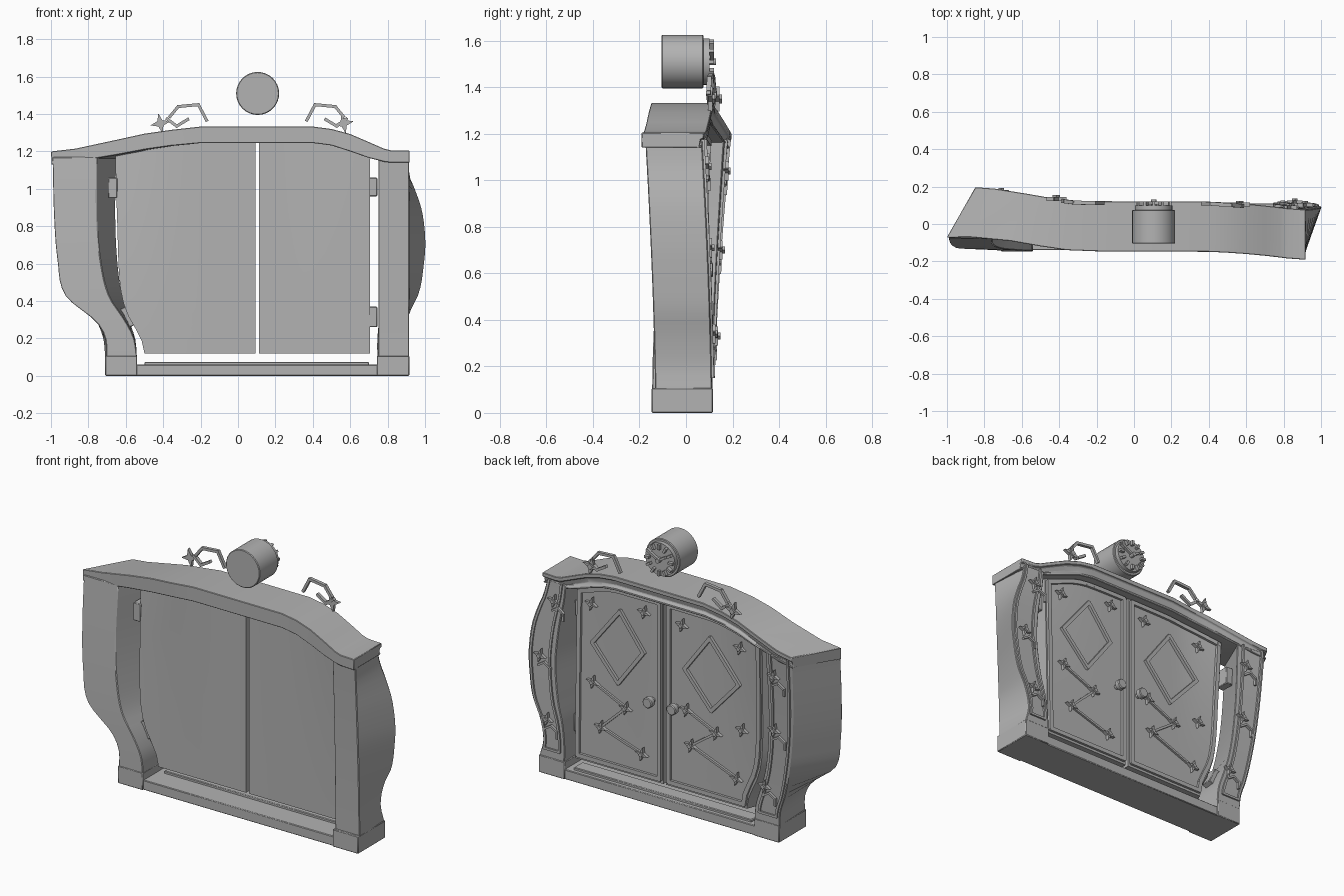
import bpy, bmesh, math
from mathutils import Vector, Matrix

cube = bpy.data.objects.get("Cube")
if cube:
    bpy.data.objects.remove(cube, do_unlink=True)

grey = bpy.data.materials.new("plain grey")
grey.use_nodes = True
TONE = (0.45, 0.45, 0.45, 1)
grey.diffuse_color = TONE
grey.node_tree.nodes["Principled BSDF"].inputs["Base Color"].default_value = TONE


def finish(name, bm, bevel=0.0):
    bmesh.ops.recalc_face_normals(bm, faces=bm.faces)
    mesh = bpy.data.meshes.new(name)
    bm.to_mesh(mesh)
    bm.free()
    obj = bpy.data.objects.new(name, mesh)
    bpy.context.collection.objects.link(obj)
    mesh.materials.append(grey)
    if bevel:
        mod = obj.modifiers.new("soft edges", "BEVEL")
        mod.width, mod.segments, mod.limit_method = bevel, 1, "ANGLE"
        mod.angle_limit = math.radians(50)
    bpy.ops.object.select_all(action="DESELECT")
    obj.select_set(True)
    bpy.context.view_layer.objects.active = obj
    bpy.ops.object.shade_smooth_by_angle(angle=math.radians(25))
    return obj


def interp(table, t, col=1):
    """Smooth curve through the rows of a table."""
    t = min(max(t, table[0][0]), table[-1][0])
    last = len(table) - 1
    i = next(k for k in range(last) if t <= table[k + 1][0])

    def slope(k):
        a, b = table[max(k - 1, 0)], table[min(k + 1, last)]
        return (b[col] - a[col]) / (b[0] - a[0])
    a, b = table[i], table[i + 1]
    w = b[0] - a[0]
    f = (t - a[0]) / w
    ease = f * f * (3 - 2 * f)
    return (a[col] + (b[col] - a[col]) * ease + w * slope(i) * f * (1 - f) ** 2
            - w * slope(i + 1) * f * f * (1 - f))


def lean(x, z):
    """Depth shift of the whole piece: one end swings back, the other forward."""
    f = min(max((abs(x) - 0.25) / 0.62, 0), 1)
    rise = (max(z, 0) / 1.2) ** 1.6
    return rise * (0.075 * f * f * (3 - 2 * f) if x < 0 else -0.045 * f * f)


def taper(x, amount):
    """The right end narrows towards the back."""
    return x if x > -.2 else -.2 + (x + .2) * amount


def loft(name, rings, bevel=0.0):
    bm = bmesh.new()
    loops = [[bm.verts.new(p) for p in ring] for ring in rings]
    n = len(loops[0])
    for a, b in zip(loops, loops[1:]):
        for i in range(n):
            j = (i + 1) % n
            bm.faces.new((a[i], a[j], b[j], b[i]))
    bm.faces.new(loops[0])
    bm.faces.new(loops[-1])
    return finish(name, bm, bevel)


def add_box(bm, lo, hi, turn=0.0):
    lo, hi = Vector(lo), Vector(hi)
    m = Matrix.Translation((lo + hi) / 2) @ Matrix.Rotation(turn, 4, "Y") @ Matrix.Diagonal((*(hi - lo), 1))
    bmesh.ops.create_cube(bm, size=1, matrix=m)


def box(name, lo, hi, turn=0.0):
    bm = bmesh.new()
    add_box(bm, lo, hi, turn)
    return finish(name, bm, 0.004)


def add_bars(bm, points, y, wide, deep, closed=False):
    """Square rods through (x, z) points, following the leaning back surface."""
    pts = [Vector((x, y + lean(x, z), z)) for x, z in points]
    for a, b in zip(pts, pts[1:] + pts[:1] if closed else pts[1:]):
        d = (b - a).normalized()
        side = d.cross(Vector((0, 1, 0))).normalized()
        m = Matrix((side, d, side.cross(d))).transposed().to_4x4()
        size = Matrix.Diagonal((wide, (b - a).length + wide * 0.6, deep, 1))
        bmesh.ops.create_cube(bm, size=1, matrix=Matrix.Translation((a + b) / 2) @ m @ size)


def add_star(bm, x, z, y, r=0.042, deep=0.02):
    """Four-pointed star with a raised hub."""
    y += lean(x, z)
    ring = []
    for i in range(8):
        a = i * math.pi / 4 + 0.2
        k = r if i % 2 == 0 else r * 0.36
        ring.append((x + k * math.cos(a), z + k * math.sin(a)))
    front = [bm.verts.new((px, y, pz)) for px, pz in ring]
    back = [bm.verts.new((px, y + deep, pz)) for px, pz in ring]
    bm.faces.new(front)
    bm.faces.new(back)
    for i in range(8):
        j = (i + 1) % 8
        bm.faces.new((front[i], front[j], back[j], back[i]))
    h = r * 0.25
    add_box(bm, (x - h, y, z - h), (x + h, y + deep * 1.5, z + h), 0.8)


def add_disc(bm, x, z, y0, y1, r, sides=32):
    m = Matrix.Translation((x, (y0 + y1) / 2, z)) @ Matrix.Rotation(math.pi / 2, 4, "X")
    bmesh.ops.create_cone(bm, cap_ends=True, segments=sides, radius1=r, radius2=r, depth=y1 - y0, matrix=m)


# Posts: height, front outer, front inner, back outer, back inner
right_rows = [(.1, -.705, -.54, -.71, -.54), (.2, -.71, -.555, -.72, -.55), (.29, -.76, -.6, -.75, -.58),
              (.43, -.925, -.69, -.78, -.62), (.62, -.967, -.735, -.81, -.645),
              (.85, -.985, -.755, -.83, -.655), (1.17, -.993, -.755, -.84, -.65)]
left_back = [(.1, .915, .745), (.2, .89, .745), (.33, .915, .76), (.45, .97, .79), (.6, .995, .81),
             (.72, 1.003, .815), (.88, .985, .8), (1, .945, .78), (1.07, .915, .765), (1.17, .89, .755)]
left_rows = [(z, .915, .75, o, i) for z, o, i in left_back]
POST_BACK = 0.112

for side, rows, post_front in (("right", right_rows, -.146), ("left", left_rows, -.132)):
    rings, trims = [], [[], []]
    steps = 28
    for k in range(steps + 1):
        z = .08 + k * 1.09 / steps
        fo, fi, bo, bi = (interp(rows, z, c) for c in (1, 2, 3, 4))
        rings.append([(fo, post_front + lean(fo, z), z), (fi, post_front + lean(fi, z), z),
                      (bi, POST_BACK + lean(bi, z), z), (bo, POST_BACK + lean(bo, z), z)])
        if k > 1:
            for trim, f in zip(trims, (.12, .8)):
                trim.append((bo + (bi - bo) * f, z))
    loft(side + "_post", rings, 0.004)
    bm = bmesh.new()
    for trim in trims:
        add_bars(bm, trim, POST_BACK + .003, .014, .014)
    add_bars(bm, [trims[0][0], trims[1][0]], POST_BACK + .003, .014, .014)
    finish(side + "_post_trim", bm)

# Feet and sill
box("right_foot", (-.71, -.148, 0), (-.54, .115, .107))
box("left_foot", (.742, -.148, 0), (.916, .115, .107))
box("sill", (-.55, -.14, 0), (.75, .11, .06))
box("sill_step", (-.5, .0, .05), (.7, .085, .075))

# Arched top with a moulded back edge: x, underside, upper side
arch = [(-1, 1.13, 1.2), (-.87, 1.145, 1.215), (-.66, 1.18, 1.26), (-.5, 1.21, 1.295), (-.36, 1.23, 1.315),
        (-.2, 1.245, 1.333), (.4, 1.245, 1.333), (.5, 1.232, 1.32), (.6, 1.2, 1.293), (.7, 1.165, 1.25),
        (.78, 1.145, 1.215), (.82, 1.14, 1.205), (.917, 1.14, 1.205)]
rings = []
for x, lo, hi in arch:
    bx = taper(x, .81)
    profile = [(x, -.146, lo), (x, -.146, hi), (bx, .122, hi), (bx, .122, hi - .025), (bx, .108, hi - .03),
               (bx, .1, hi - .06), (bx, .112, lo + .012), (bx, .112, lo), (bx, .09, lo)]
    rings.append([(px, y + lean(px, 1.2), z) for px, y, z in profile])
loft("arched_top", rings, .003)

# Doors: outer edges by height
DOOR_BACK = .058
right_edge = [(.12, -.5), (.2, -.52), (.35, -.6), (.5, -.632), (.8, -.645), (1.2, -.657)]
left_edge = [(.12, .707), (1.2, .707)]
for side, edge, inner in (("right", right_edge, .093), ("left", left_edge, .112)):
    cols, levels = 10, 16
    bm = bmesh.new()
    grids = []
    for y, narrow in ((-.055, 1), (DOOR_BACK, .84)):
        grid = []
        for r in range(levels + 1):
            row = []
            for c in range(cols + 1):
                f = c / cols
                top_x = inner + (interp(edge, 1.15) - inner) * f
                z = .12 + (interp(arch, top_x) + .005 - .12) * r / levels
                x = taper(inner + (interp(edge, z) - inner) * f, narrow)
                row.append(bm.verts.new((x, y + lean(x, z), z)))
            grid.append(row)
        grids.append(grid)
        for a, b in zip(grid, grid[1:]):
            for c in range(cols):
                bm.faces.new((a[c], a[c + 1], b[c + 1], b[c]))
    rims = [g[0] + [r[-1] for r in g[1:]] + g[-1][-2::-1] + [r[0] for r in g[-2:0:-1]] for g in grids]
    n = len(rims[0])
    for i in range(n):
        j = (i + 1) % n
        bm.faces.new((rims[0][i], rims[0][j], rims[1][j], rims[1][i]))
    outline = [(v.co.x, v.co.z) for v in rims[1]]
    finish(side + "_door", bm)
    # Raised frame just inside the door outline
    mid_x = (inner + taper(interp(edge, .7), .84)) / 2
    frame = [(mid_x + (x - mid_x) * .93, .68 + (z - .68) * .95) for x, z in outline]
    bm = bmesh.new()
    add_bars(bm, frame, DOOR_BACK + .004, .026, .022, True)
    finish(side + "_door_frame", bm)

# Hinges and knobs
box("right_hinge_upper", (-.695, -.02, .95), (-.645, .07, 1.06))
box("right_hinge_lower", (-.612, -.04, .26), (-.57, .03, .37), turn=-.45)
box("left_hinge_upper", (.69, -.06, .96), (.745, .01, 1.06))
box("left_hinge_lower", (.69, -.05, .26), (.745, .02, .37))
for side, x in (("right", .022), ("left", .183)):
    bm = bmesh.new()
    add_disc(bm, x, .616, .05, .09, .016, 12)
    add_disc(bm, x, .616, .08, .117, .032, 16)
    finish(side + "_door_knob", bm, .005)

# Door ornaments: diamonds, star chains and corner stars
ornaments = {
    "left": ([(.4, 1.1), (.24, .89), (.41, .66), (.59, .86)],
             [(.585, .62), (.36, .52), (.53, .36), (.25, .27)],
             [(.6, 1.09), (.235, 1.14)]),
    "right": ([(-.21, 1.1), (-.41, .87), (-.22, .66), (-.04, .87)],
              [(-.05, .62), (-.25, .53), (-.08, .41), (-.39, .29)],
              [(-.02, 1.13), (-.42, 1.1), (-.43, .6)]),
}
for side, (diamond, chain, corners) in ornaments.items():
    bm = bmesh.new()
    add_bars(bm, diamond, DOOR_BACK + .006, .022, .024, True)
    finish(side + "_door_diamond", bm)
    bm = bmesh.new()
    add_bars(bm, chain, DOOR_BACK + .006, .014, .014)
    for x, z in chain + corners:
        add_star(bm, x, z, DOOR_BACK)
    finish(side + "_door_stars", bm)

# Post ornaments: a star with a small bent rod below it
for side, spots in (("left", [(.83, 1.06), (.915, .71), (.86, .34)]),
                    ("right", [(-.71, 1.04), (-.7, .7), (-.62, .33)])):
    bm = bmesh.new()
    for x, z in spots:
        add_star(bm, x, z, POST_BACK)
        add_bars(bm, [(x + .01, z - .06), (x - .03, z - .035), (x - .07, z - .06), (x - .07, z - .1)],
                 POST_BACK + .008, .012, .016)
    finish(side + "_post_stars", bm)

# Crest ornaments above the arch
for side, m in (("right", -1), ("left", 1)):
    cx = .1
    shift = lambda pts: [(cx + m * px, pz) for px, pz in pts]
    bm = bmesh.new()
    add_bars(bm, shift([(.267, 1.365), (.312, 1.45), (.42, 1.44), (.465, 1.385)]), .112, .016, .02)
    add_bars(bm, shift([(.367, 1.372), (.428, 1.335), (.48, 1.375)]), .112, .016, .02)
    add_star(bm, cx + m * (.465 if m > 0 else .515), 1.35, .108, .055)
    finish(side + "_crest_ornament", bm)

# Clock drum with ticks and hands on the back face
CX, CZ = .105, 1.51
bm = bmesh.new()
add_disc(bm, CX, CZ, -.105, .075, .115)
finish("clock_drum", bm, .004)
bm = bmesh.new()
add_disc(bm, CX, CZ, .07, .1, .1)
for i in range(12):
    a = i * math.pi / 6
    x, z = CX + .08 * math.sin(a), CZ + .08 * math.cos(a)
    add_box(bm, (x - .007, .095, z - .015), (x + .007, .12, z + .015), a)
add_disc(bm, CX, CZ, .095, .13, .014, 12)
add_bars(bm, [(CX, CZ), (CX + .055, CZ + .03)], .112, .014, .016)
add_bars(bm, [(CX, CZ), (CX - .04, CZ + .025)], .112, .014, .016)
finish("clock_face", bm)
